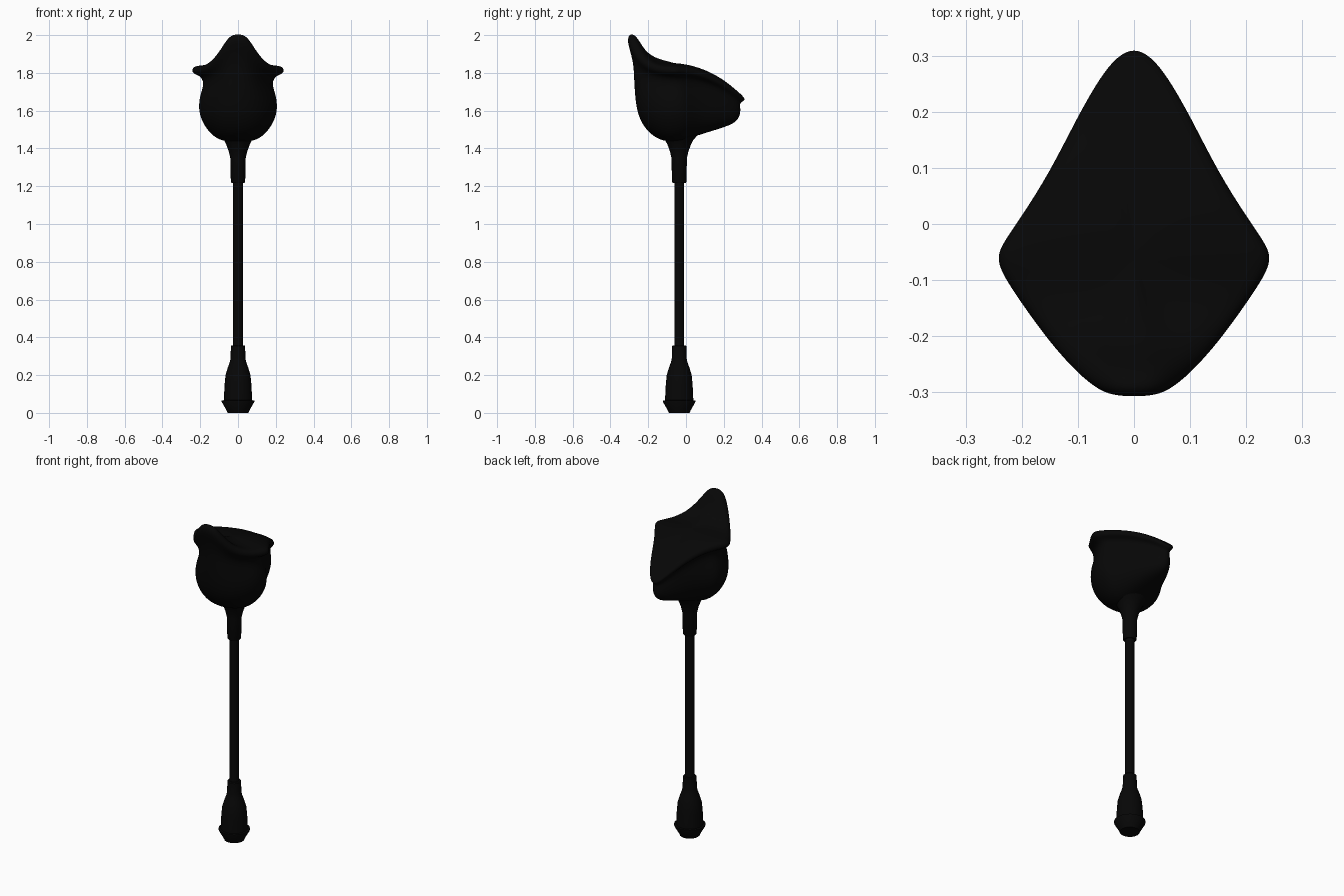
import bpy, bmesh, math

if "Cube" in bpy.data.objects:
    bpy.data.objects.remove(bpy.data.objects["Cube"])

black = bpy.data.materials.new("matte_black")
black.diffuse_color = (0.002, 0.002, 0.002, 1)
black.use_nodes = True
black.node_tree.nodes["Principled BSDF"].inputs["Base Color"].default_value = black.diffuse_color
AXIS_Y = -0.036
MID_Y = -0.06


def loft(name, rings, subdivide=0):
    """Skin closed rings of points from bottom to top and cap both ends."""
    bm = bmesh.new()
    loops = [[bm.verts.new(p) for p in ring] for ring in rings]
    n = len(loops[0])
    for a, b in zip(loops, loops[1:]):
        for i in range(n):
            j = (i + 1) % n
            bm.faces.new((a[i], a[j], b[j], b[i]))
    for loop in (loops[0], loops[-1]):
        c = bm.verts.new(sum((v.co for v in loop), loop[0].co * 0) / n)
        for i in range(n):
            bm.faces.new((loop[i], loop[(i + 1) % n], c))
    bmesh.ops.recalc_face_normals(bm, faces=bm.faces)
    me = bpy.data.meshes.new(name)
    bm.to_mesh(me)
    bm.free()
    ob = bpy.data.objects.new(name, me)
    bpy.context.collection.objects.link(ob)
    me.materials.append(black)
    if subdivide:
        mod = ob.modifiers.new("smooth", 'SUBSURF')
        mod.levels = mod.render_levels = subdivide
    bpy.ops.object.select_all(action='DESELECT')
    bpy.context.view_layer.objects.active = ob
    ob.select_set(True)
    if subdivide:
        me.shade_smooth()
    else:
        bpy.ops.object.shade_smooth_by_angle(angle=math.radians(35))
    return ob


def turned(name, profile, sides):
    """Round part about the shaft axis from (radius, height) pairs."""
    loft(name, [[(r * math.sin(math.tau * i / sides),
                  AXIS_Y - r * math.cos(math.tau * i / sides), z)
                 for i in range(sides)] for r, z in profile])


# Handle: pommel, shaft and neck
turned("pommel", [(0.055, 0), (0.06, 0.012), (0.087, 0.06), (0.087, 0.066), (0.075, 0.067),
                  (0.071, 0.15), (0.066, 0.2), (0.054, 0.24), (0.043, 0.27),
                  (0.039, 0.29), (0.038, 0.353), (0.034, 0.358)], 20)
turned("shaft", [(0.026, 0.34), (0.026, 1.24)], 20)
turned("neck", [(0.034, 1.217), (0.038, 1.224), (0.041, 1.35), (0.049, 1.385),
                (0.062, 1.42), (0.075, 1.445), (0.095, 1.468), (0.095, 1.49)], 20)

# Kite-shaped rim outline, right half from front to back
half = [(0, -.307), (.03, -.306), (.06, -.298), (.1, -.266), (.15, -.21),
        (.2, -.14), (.235, -.087), (.242, -.06), (.235, -.038), (.2, .012),
        (.15, .09), (.1, .19), (.06, .26), (.03, .297), (0, .312)]
kite = [(x / .242, (y - MID_Y) / (.247 if y < MID_Y else .37)) for x, y in half]
kite += [(-x, y) for x, y in kite[-2:0:-1]]


def head_ring(hx, yf, yb, zf, zs, zb, w_front, w_back):
    """Ring blended from an oval (w=0) to the kite (w=1), with its own
    heights at front, side and back."""
    pts = []
    for i, (kx, ky) in enumerate(kite):
        a = math.tau * i / len(kite)
        w = w_front + (w_back - w_front) * min(1, 2 * max(0, -math.cos(a)))
        u = kx * w + math.sin(a) * (1 - w)
        v = ky * w - math.cos(a) * (1 - w)
        if v < 0:
            y, z = MID_Y + v * (MID_Y - yf), zs + (zf - zs) * v ** 4
        else:
            y, z = MID_Y + v * (yb - MID_Y), zs + (zb - zs) * v ** 2.2
        pts.append((u * hx, y, z))
    return pts


# Head: bowl narrowing to the back, overhanging rim and gently domed top
head = [(.03, -.08, -.02, 1.44, 1.44, 1.445, 0, 0),
        (.085, -.12, .02, 1.438, 1.438, 1.455, 0, .1),
        (.145, -.192, .12, 1.473, 1.473, 1.488, 0, .4),
        (.192, -.247, .25, 1.55, 1.54, 1.525, .1, .75),
        (.212, -.266, .285, 1.63, 1.61, 1.56, .2, .88),
        (.203, -.273, .292, 1.71, 1.68, 1.60, .3, .93),
        (.182, -.276, .288, 1.79, 1.735, 1.625, .5, .95),
        (.192, -.28, .29, 1.86, 1.78, 1.64, .8, 1),
        (.238, -.303, .308, 1.94, 1.795, 1.648, 1, 1),
        (.246, -.31, .315, 1.975, 1.812, 1.658, 1, 1),
        (.238, -.3, .304, 2.01, 1.832, 1.675, 1, 1),
        (.212, -.262, .265, 2.0, 1.838, 1.71, 1, 1),
        (.145, -.225, .18, 1.925, 1.845, 1.78, .9, .9),
        (.07, -.17, .06, 1.88, 1.85, 1.83, .6, .6)]
loft("head", [head_ring(*r) for r in head], 2)
